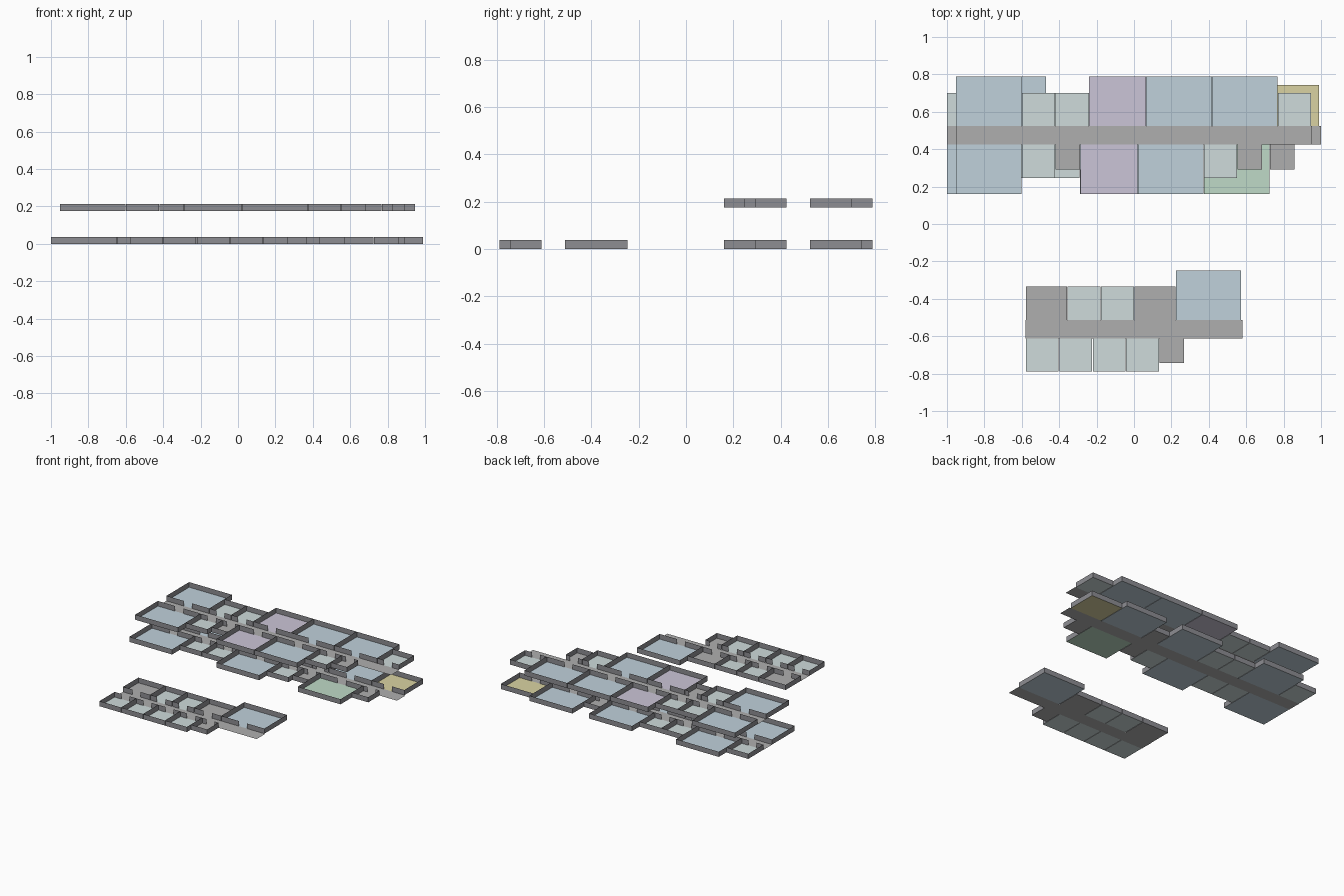
import bpy

if "Cube" in bpy.data.objects:
    bpy.data.objects.remove(bpy.data.objects["Cube"])

LEVEL = 0.176      # storey spacing
WALL = 0.0378      # wall height
GAP = 0.003        # slit between neighbouring rooms
DOOR = 0.066


def material(name, rgb):
    m = bpy.data.materials.new(name)
    m.diffuse_color = (*rgb, 1)
    m.use_nodes = True
    m.node_tree.nodes["Principled BSDF"].inputs["Base Color"].default_value = m.diffuse_color
    return m


MATS = {
    "blue": material("floor_blue", (0.53, 0.64, 0.71)),
    "cyan": material("floor_cyan", (0.62, 0.71, 0.71)),
    "purple": material("floor_purple", (0.60, 0.56, 0.68)),
    "yellow": material("floor_yellow", (0.70, 0.65, 0.36)),
    "green": material("floor_green", (0.52, 0.70, 0.57)),
    "grey": material("floor_grey", (0.43, 0.43, 0.43)),
}
WALL_MAT = material("wall_grey", (0.27, 0.27, 0.29))

# room kinds: width along the corridor, depth, floor colour
ROOMS = {
    "B": ("large_room", 0.3515, 0.264, "blue"),
    "N": ("green_room", 0.3515, 0.264, "green"),
    "P": ("purple_room", 0.308, 0.264, "purple"),
    "Y": ("yellow_room", 0.266, 0.220, "yellow"),
    "G": ("wide_grey_room", 0.2225, 0.177, "grey"),
    "S": ("small_room", 0.179, 0.177, "cyan"),
    "g": ("grey_room", 0.134, 0.132, "grey"),
}


def mesh_object(name, quads, mat):
    verts = [v for q in quads for v in q]
    faces = [tuple(range(i, i + 4)) for i in range(0, len(verts), 4)]
    me = bpy.data.meshes.new(name)
    me.from_pydata(verts, [], faces)
    me.materials.append(mat)
    ob = bpy.data.objects.new(name, me)
    bpy.context.collection.objects.link(ob)
    return ob


def floor(name, x0, x1, y0, y1, z, color):
    y0, y1 = sorted((y0, y1))
    quad = [(x0, y0, z), (x1, y0, z), (x1, y1, z), (x0, y1, z)]
    mesh_object(name, [quad], MATS[color])


def walls(name, x0, x1, y_in, y_out, z):
    # open outline running from one door jamb round the room to the other
    c = (x0 + x1) / 2
    path = [(c - DOOR / 2, y_in), (x0, y_in), (x0, y_out),
            (x1, y_out), (x1, y_in), (c + DOOR / 2, y_in)]
    quads = [[(*a, z), (*b, z), (*b, z + WALL), (*a, z + WALL)]
             for a, b in zip(path, path[1:])]
    mesh_object(name, quads, WALL_MAT)


def row(kinds, x, y, side, z):
    # a run of rooms along one side of a corridor
    for k in kinds:
        name, w, d, color = ROOMS[k]
        x0, x1 = x + GAP / 2, x + w - GAP / 2
        floor(name + "_floor", x0, x1, y, y + side * d, z, color)
        walls(name + "_walls", x0, x1, y, y + side * d, z)
        x += w


def wing(name, x0, x1, y0, y1, z, back, front):
    floor(name + "_corridor", x0, x1, y0, y1, z, "grey")
    row(back, x0, y1, 1, z)
    row(front, x0, y0, -1, z)


# main building, two storeys
wing("lower", -1.0, 1.0, 0.424, 0.524, 0, "SBSSBgBY", "BSSBSgNg")
wing("upper", -0.952, 0.952, 0.424, 0.524, LEVEL, "BSSPBBS", "BSgPBSg")

# separate single-storey building
wing("annex", -0.58, 0.58, -0.611, -0.512, 0, "GSSGB", "SSSSg")
